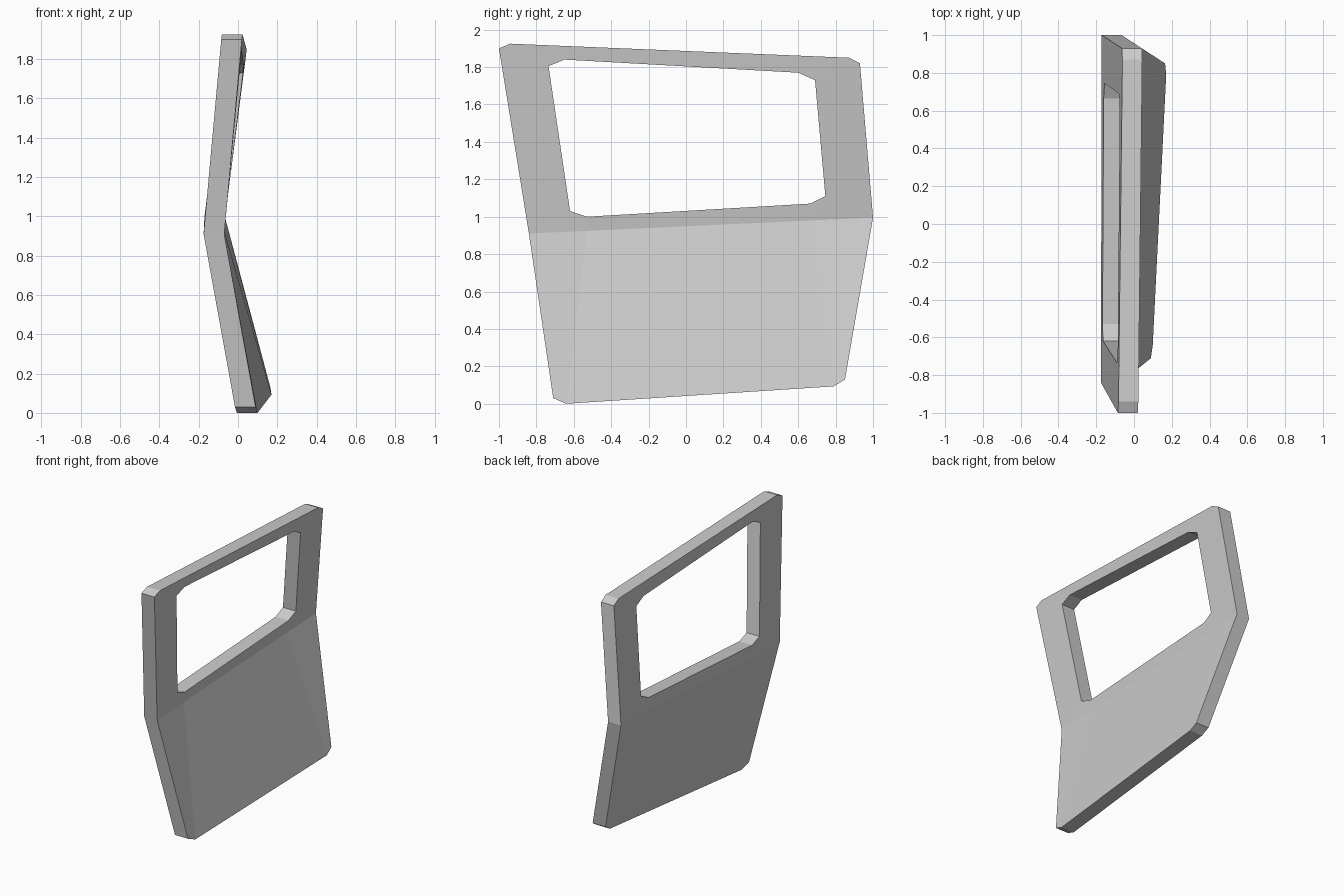
import bpy, bmesh

if "Cube" in bpy.data.objects:
    bpy.data.objects.remove(bpy.data.objects["Cube"])

THICK = 0.105

def lerp(v, a, b):
    t = (v - a[0]) / (b[0] - a[0])
    return a[1] + t * (b[1] - a[1])

def skin_x(y, z):
    """Outer skin depth: bent along the belt line and slightly twisted."""
    zf = lerp(y, (-0.84, 0.91), (1.0, 0.995))
    xf = lerp(y, (-0.84, -0.07), (1.0, -0.066))
    if z >= zf:
        ze, xe = lerp(y, (-0.97, 1.92), (0.90, 1.84)), lerp(y, (-0.97, 0.022), (0.90, 0.043))
    else:
        ze, xe = lerp(y, (-0.68, 0.01), (0.82, 0.11)), lerp(y, (-0.68, 0.095), (0.82, 0.168))
    return xf + (xe - xf) * (z - zf) / (ze - zf)

def belt(y):
    return (y, lerp(y, (-0.84, 0.91), (1.0, 0.995)))

# Outline of the window frame, window opening and lower panel as (y, z)
frame = [(-1.0, 1.90), (-0.94, 1.925), (0.87, 1.85), (0.93, 1.82),
         belt(1.0), belt(0.665), belt(-0.53), belt(-0.84)]
window = [(-0.735, 1.805), (-0.65, 1.84), (0.60, 1.77), (0.69, 1.73),
          (0.745, 1.11), (0.665, 1.07), (-0.53, 1.0), (-0.62, 1.03)]
bottom = [(0.85, 0.13), (0.79, 0.093), (-0.64, 0.0), (-0.71, 0.03)]

bm = bmesh.new()
f, w, b = ([bm.verts.new((skin_x(y, z), y, z)) for y, z in loop]
           for loop in (frame, window, bottom))

# Frame ring around the window
for i in range(8):
    j = (i + 1) % 8
    bm.faces.new((f[j], f[i], w[i], w[j]))

# Lower panel strips
for i in range(3):
    bm.faces.new((f[5 + i], f[4 + i], b[i], b[i + 1]))

# Give the skin its thickness straight inward
ext = bmesh.ops.extrude_face_region(bm, geom=bm.faces[:], use_keep_orig=True)
moved = [g for g in ext["geom"] if isinstance(g, bmesh.types.BMVert)]
bmesh.ops.translate(bm, verts=moved, vec=(-THICK, 0, 0))
bmesh.ops.recalc_face_normals(bm, faces=bm.faces[:])

mesh = bpy.data.meshes.new("door_panel")
bm.to_mesh(mesh)
bm.free()
door = bpy.data.objects.new("door_panel", mesh)
bpy.context.collection.objects.link(door)
